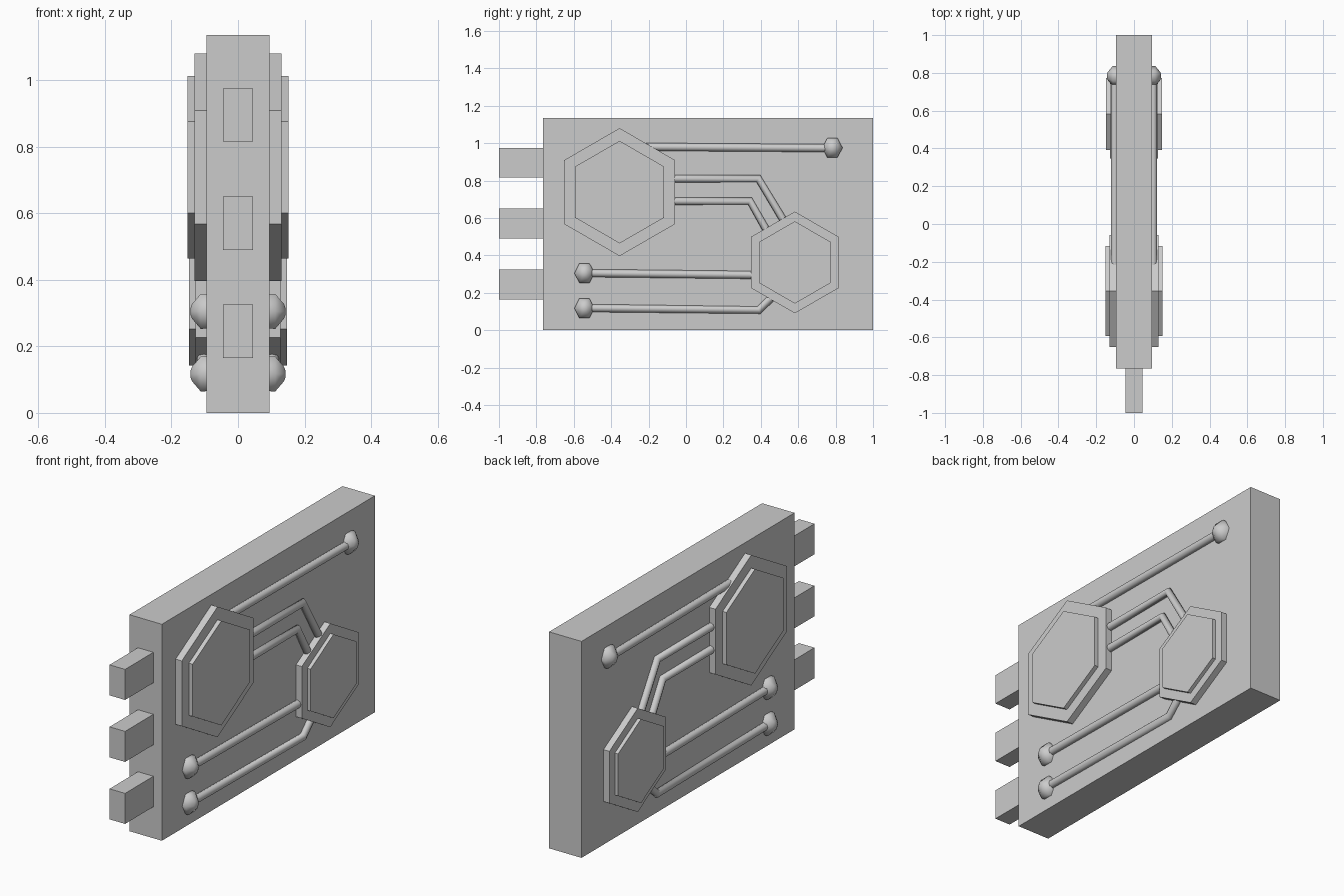
import bpy, bmesh
from math import cos, sin, pi, radians

if "Cube" in bpy.data.objects:
    bpy.data.objects.remove(bpy.data.objects["Cube"])

FACE = 0.094  # half thickness of the board


def add_object(name, data, mirrored=False):
    ob = bpy.data.objects.new(name, data)
    bpy.context.collection.objects.link(ob)
    if mirrored:
        ob.modifiers.new("Both sides", 'MIRROR').use_axis[0] = True
    return ob


def box(name, x, y0, y1, z0, z1):
    bm = bmesh.new()
    bmesh.ops.create_cube(bm, size=1)
    for v in bm.verts:
        v.co.x *= 2 * x
        v.co.y = (y0 + y1) / 2 + v.co.y * (y1 - y0)
        v.co.z = (z0 + z1) / 2 + v.co.z * (z1 - z0)
    me = bpy.data.meshes.new(name)
    bm.to_mesh(me)
    bm.free()
    return add_object(name, me)


def hex_stack(name, y, z, rings, turn=0.0, zscale=1.0):
    """Six-sided solid along x; rings are (x, radius) pairs."""
    bm = bmesh.new()
    loops = [[bm.verts.new((x, y + r * cos(turn + k * pi / 3),
                            z + zscale * r * sin(turn + k * pi / 3)))
              for k in range(6)] for x, r in rings]
    for a, b in zip(loops, loops[1:]):
        for k in range(6):
            n = (k + 1) % 6
            bm.faces.new((a[k], a[n], b[n], b[k]))
    bm.faces.new(loops[0][::-1])
    bm.faces.new(loops[-1])
    bmesh.ops.recalc_face_normals(bm, faces=bm.faces[:])
    me = bpy.data.meshes.new(name)
    bm.to_mesh(me)
    bm.free()
    return add_object(name, me, True)


def wire(name, points):
    cu = bpy.data.curves.new(name, 'CURVE')
    cu.dimensions = '3D'
    cu.bevel_depth = 0.021
    cu.bevel_resolution = 2
    cu.use_fill_caps = True
    sp = cu.splines.new('POLY')
    sp.points.add(len(points) - 1)
    for p, (y, z) in zip(sp.points, points):
        p.co = (0.102, y, z, 1)
    return add_object(name, cu, True)


# Board and connector pins
box("board", FACE, -0.765, 1.0, 0, 1.135)
for i, z in enumerate((0.165, 0.49, 0.815)):
    box(f"connector_pin_{i + 1}", 0.045, -1.0, -0.75, z, z + 0.16)

# Stepped hexagonal chips on both faces
for name, y, z, r1, x1, r2, x2 in (
        ("large_chip", -0.355, 0.738, 0.342, 0.13, 0.274, 0.152),
        ("small_chip", 0.582, 0.362, 0.272, 0.128, 0.22, 0.147)):
    hex_stack(name, y, z, [(0.08, r1), (x1, r1), (x1, r2), (x2, r2)], pi / 2)

# Circuit traces
traces = (
    [(-0.25, 0.98), (0.77, 0.973)],
    [(-0.15, 0.81), (0.387, 0.81), (0.58, 0.49)],
    [(-0.15, 0.69), (0.342, 0.69), (0.49, 0.43)],
    [(-0.54, 0.305), (0.45, 0.294)],
    [(-0.54, 0.118), (0.39, 0.107), (0.50, 0.215)],
)
for i, pts in enumerate(traces):
    wire(f"trace_{i + 1}", pts)

# Faceted solder beads at the trace ends
for i, (y, z) in enumerate(((0.783, 0.975), (-0.543, 0.305), (-0.543, 0.117))):
    bead = hex_stack(f"solder_bead_{i + 1}", y, z,
                     [(0.075, 0.053), (0.112, 0.054), (0.138, 0.023), (0.143, 0.010)],
                     0.0, 1.12)
    bpy.ops.object.select_all(action='DESELECT')
    bead.select_set(True)
    bpy.context.view_layer.objects.active = bead
    bpy.ops.object.shade_smooth_by_angle(angle=radians(65))
